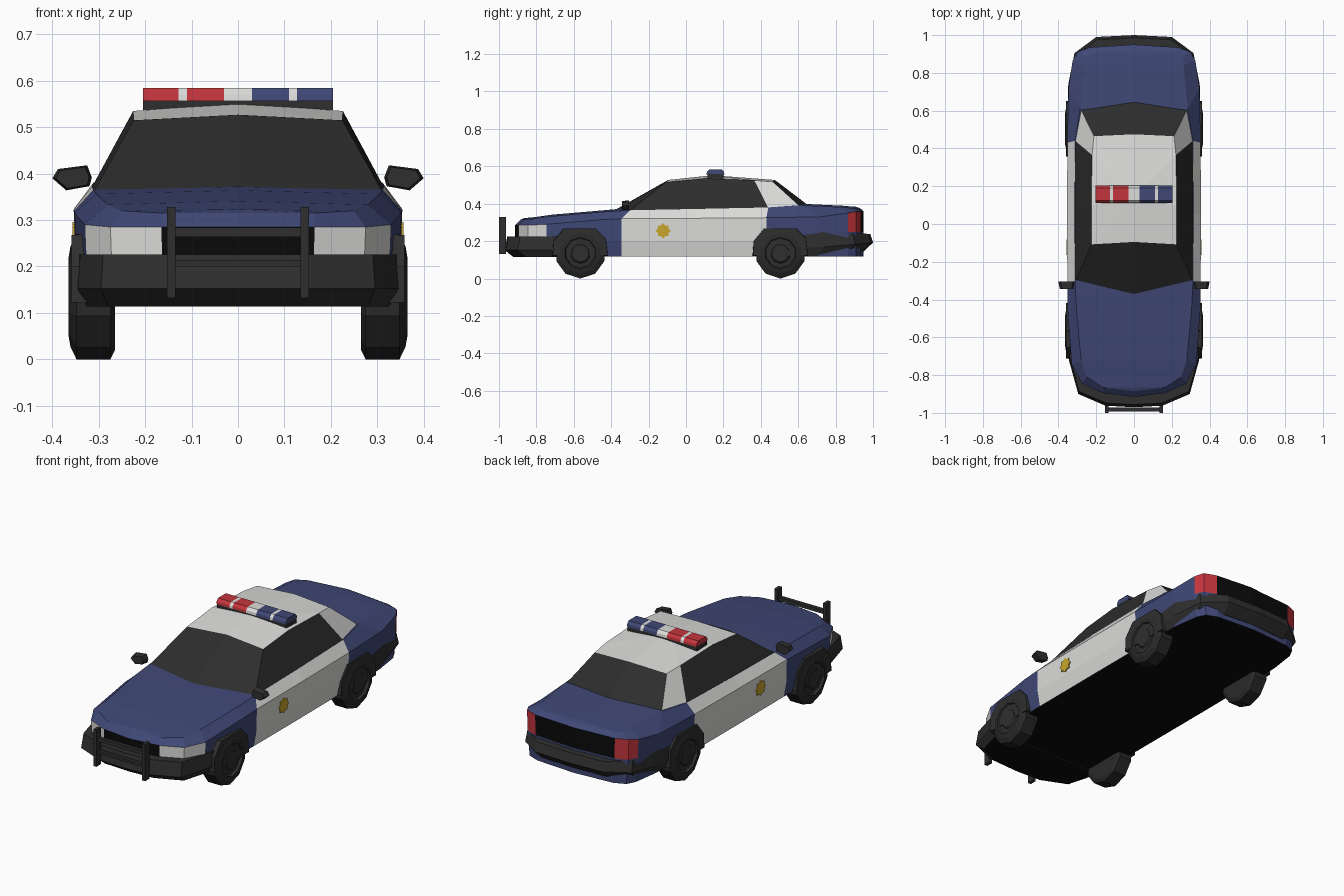
import bpy, bmesh, math

if "Cube" in bpy.data.objects:
    bpy.data.objects.remove(bpy.data.objects["Cube"])

COLOURS = {
    "blue paint": (0.05, 0.064, 0.18), "white paint": (0.72, 0.72, 0.71),
    "dark trim": (0.028, 0.028, 0.028), "black": (0.003, 0.003, 0.003),
    "tinted glass": (0.026, 0.026, 0.026), "red": (0.54, 0.035, 0.045),
    "gold": (0.58, 0.38, 0.025), "tyre": (0.022, 0.022, 0.022),
}
MATS = {}
for n, c in COLOURS.items():
    MATS[n] = bpy.data.materials.new(n)
    MATS[n].diffuse_color = (*c, 1)
NAMES = list(COLOURS)
BLUE, WHITE, TRIM, BLACK, GLASS, RED, GOLD, TYRE = range(8)


def finish(name, bm):
    bmesh.ops.recalc_face_normals(bm, faces=bm.faces[:])
    me = bpy.data.meshes.new(name)
    bm.to_mesh(me)
    bm.free()
    for n in NAMES:
        me.materials.append(MATS[n])
    ob = bpy.data.objects.new(name, me)
    bpy.context.collection.objects.link(ob)
    return ob


def face(bm, verts, mat):
    bm.faces.new(verts).material_index = mat


def stack(rings, rule, bottom=BLACK):
    """Loft half outlines (mirrored in x); rule(band, segment) gives the colour."""
    bm = bmesh.new()
    loops = []
    for r in rings:
        full = list(r) + [(-x, y, z) for x, y, z in reversed(r) if x > 0]
        loops.append([bm.verts.new(p) for p in full])
    n, h = len(loops[0]), len(rings[0])
    for b in range(len(loops) - 1):
        lo, hi = loops[b], loops[b + 1]
        for k in range(n):
            j = (k + 1) % n
            face(bm, (lo[k], lo[j], hi[j], hi[k]), rule(b, k if k < h - 1 else n - 1 - k))
    face(bm, loops[0], bottom)
    return bm, loops[-1]


def prism(name, profile, axis, a, b, mat, taper=1.0):
    """Extrude a 2D profile along x or y from a to b, scaling the b end."""
    bm = bmesh.new()
    cu = sum(p[0] for p in profile) / len(profile)
    cv = sum(p[1] for p in profile) / len(profile)
    ends = []
    for t, s in ((a, 1), (b, taper)):
        pts = [(cu + (u - cu) * s, cv + (v - cv) * s) for u, v in profile]
        ends.append([bm.verts.new((t, u, v) if axis == "x" else (u, t, v)) for u, v in pts])
    n = len(profile)
    for i in range(n):
        j = (i + 1) % n
        face(bm, (ends[0][i], ends[0][j], ends[1][j], ends[1][i]), mat)
    face(bm, ends[0], mat)
    face(bm, ends[1], mat)
    return finish(name, bm)


def box(name, x0, x1, y0, y1, z0, z1, mat):
    return prism(name, [(y0, z0), (y1, z0), (y1, z1), (y0, z1)], "x", x0, x1, mat)


# Lower body: four stacked outlines, nose to tail
plan = [(0, -.915), (.165, -.895), (.275, -.845), (.33, -.745), (.352, -.45), (.353, -.345),
        (.354, .05), (.353, .43), (.347, .72), (.325, .865), (.30, .91), (.235, .935), (0, .95)]
mid_z = [.225] * 4 + [.2] * 4 + [.25] * 5
shoulder_z = [.285, .285, .285, .29, .315, .32, .322, .325, .33, .35, .358, .358, .358]
deck = [(0, -.885, .315), (.165, -.865, .315), (.25, -.81, .32), (.28, -.72, .333),
        (.305, -.45, .356), (.312, -.30, .365), (.315, .05, .372), (.312, .44, .38),
        (.285, .61, .392), (.262, .84, .381), (.25, .885, .377), (.22, .905, .376), (0, .93, .377)]
base = [(x * .95, y, .118) for x, y in plan]
mid = [(x * .992, y, z) for (x, y), z in zip(plan, mid_z)]
shoulder = [(x, y, z) for (x, y), z in zip(plan, shoulder_z)]


def body_colour(band, seg):
    if band == 1:
        if seg in (0, 11):
            return BLACK                    # grille and tail panel
        if seg in (1, 2):
            return WHITE                    # headlights
        if seg in (9, 10):
            return RED                      # tail lights
    return WHITE if seg in (5, 6) else BLUE  # doors / fenders


bm, top = stack([base, mid, shoulder, deck], body_colour)
n, h = len(top), len(deck)
spine = [top[0]]
for i in range(1, h - 1):
    spine.append(bm.verts.new((0, deck[i][1] - (.05 if i == 5 else 0), deck[i][2] + .008)))
spine.append(top[h - 1])
for i in range(h - 1):
    for side in (1, -1):
        quad = [spine[i], top[side * i % n], top[side * (i + 1) % n], spine[i + 1]]
        face(bm, list(dict.fromkeys(quad)), BLUE)
finish("body", bm)

# Cabin: glass all round, white rear pillars and roof
sill = [(0, -.37, .372), (.31, -.30, .363), (.315, .08, .37), (.311, .44, .378),
        (.28, .605, .39), (0, .645, .398)]
rail = [(0, -.095, .527), (.225, -.108, .515), (.226, .10, .535), (.222, .365, .525),
        (.212, .465, .517), (0, .475, .527)]
bm, top = stack([sill, rail], lambda b, s: WHITE if s == 3 else GLASS)
apex = bm.verts.new((0, .14, .552))
for i in range(len(top)):
    face(bm, (top[i], top[(i + 1) % len(top)], apex), WHITE)
finish("cabin", bm)

# Bumpers
front = [(0, -.97), (.15, -.962), (.295, -.90), (.345, -.72), (.347, -.68)]
rear = [(.35, .60), (.348, .74), (.315, .905), (.2, .99), (0, 1.0)][::-1]
for name, line, zs, tilt in (("front_bumper", front, (.114, .152, .226), 0),
                             ("rear_bumper", rear, (.118, .165, .252), .09)):
    rings = []
    for z, s in zip(zs, (.95, 1, .985)):
        t = tilt if z < .2 else -tilt * .5
        rings.append([(x * s, y * s if abs(y) > .7 else y, z + t * max(0, y - .7)) for x, y in line])
    bm, top = stack(rings, lambda b, s: TRIM)
    face(bm, top, TRIM)
    finish(name, bm)

# Wheels and arch flares
wheel_profile = [(.265, 0), (.265, .115), (.275, .135), (.348, .135), (.361, .108), (.365, .085),
                 (.353, .078), (.353, .055), (.361, .047), (.361, 0)]
arch = [(-.152, .12), (-.147, .2), (-.09, .27), (.085, .27), (.14, .215), (.15, .12)]
SIDES = 10
for end, cy in (("front", -.565), ("rear", .505)):
    for side, s in (("right", 1), ("left", -1)):
        bm = bmesh.new()
        rows = []
        for x, r in wheel_profile:
            ring = []
            for k in range(SIDES if r else 1):
                a = 2 * math.pi * k / SIDES
                ring.append(bm.verts.new((s * x, cy + r * math.sin(a), .135 - r * math.cos(a))))
            rows.append(ring)
        for i in range(len(rows) - 1):
            mat = TRIM if i > 4 else TYRE
            for k in range(SIDES):
                j = (k + 1) % SIDES
                p, q = rows[i], rows[i + 1]
                quad = [p[k % len(p)], p[j % len(p)], q[j % len(q)], q[k % len(q)]]
                face(bm, list(dict.fromkeys(quad)), mat)
        finish(f"{end}_{side}_wheel", bm)
        prism(f"{end}_{side}_arch", [(cy + u, v) for u, v in arch], "x", s * .30, s * .359, TRIM, .97)

# Mirrors, push bar uprights and door badges
mirror = [(.40, .39), (.388, .41), (.325, .418), (.315, .392), (.32, .373), (.37, .364)]
badge = []
for k in range(16):
    r = .041 if k % 2 == 0 else .031
    badge.append((-.122 + r * math.sin(k * math.pi / 8), .255 + r * math.cos(k * math.pi / 8)))
for side, s in (("right", 1), ("left", -1)):
    prism(f"{side}_mirror", [(s * u, v) for u, v in mirror], "y", -.305, -.343, TRIM, .85)
    box(f"{side}_push_bar_post", s * .135, s * .153, -1.0, -.962, .132, .328, TRIM)
    prism(f"{side}_door_badge", badge, "x", s * .349, s * .357, GOLD)
for i, (z0, z1) in enumerate(((.264, .284), (.199, .213))):
    box(f"push_bar_rail_{i + 1}", -.14, .14, -.992, -.972, z0, z1, TRIM)

# Roof light bar
box("light_bar_base", -.205, .205, .115, .20, .53, .558, TRIM)
lamp = [(.11, .557), (.112, .57), (.125, .584), (.19, .584), (.203, .57), (.205, .557)]
cuts = [-.205, -.128, -.11, -.03, .03, .11, .127, .205]
for i, mat in enumerate((RED, WHITE, RED, WHITE, BLUE, WHITE, BLUE)):
    prism(f"light_bar_lamp_{i + 1}", lamp, "x", cuts[i], cuts[i + 1], mat)

for m in bpy.data.materials:
    if m.users and not m.is_grease_pencil:
        m.use_nodes = True
        m.node_tree.nodes["Principled BSDF"].inputs["Base Color"].default_value = m.diffuse_color
